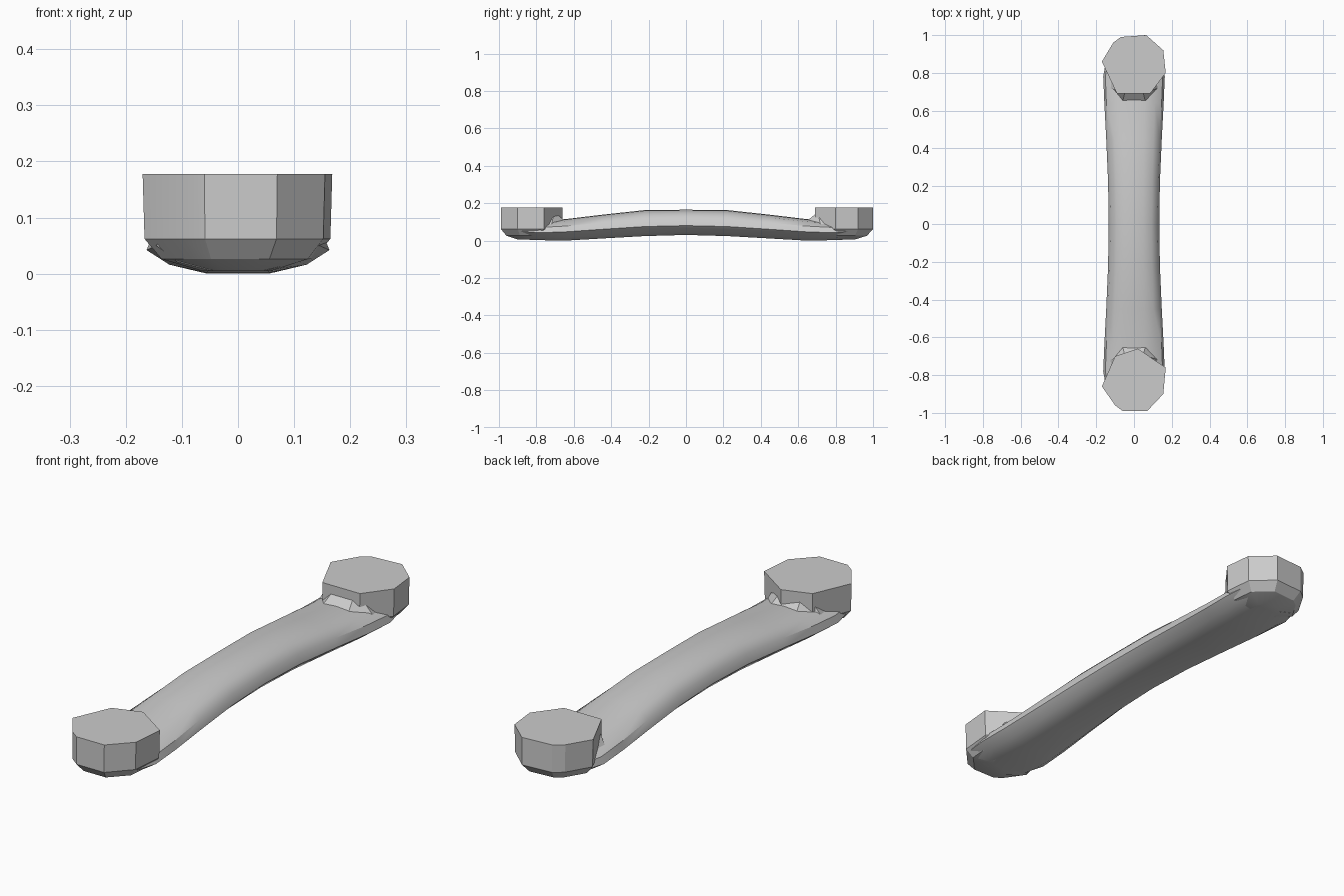
import bpy, bmesh, math

old = bpy.data.objects.get("Cube")
if old:
    bpy.data.objects.remove(old, do_unlink=True)

grey = bpy.data.materials.new("plain_grey")
grey.use_nodes = True
colour = (0.6, 0.6, 0.6, 1)
grey.diffuse_color = colour
grey.node_tree.nodes["Principled BSDF"].inputs["Base Color"].default_value = colour


def loft(name, rings, smooth_angle):
    """Skin closed rings of equal length and cap both ends."""
    bm = bmesh.new()
    rows = [[bm.verts.new(p) for p in ring] for ring in rings]
    n = len(rows[0])
    for a, b in zip(rows, rows[1:]):
        for i in range(n):
            j = (i + 1) % n
            bm.faces.new((a[i], a[j], b[j], b[i]))
    bm.faces.new(rows[0])
    bm.faces.new(rows[-1])
    bmesh.ops.recalc_face_normals(bm, faces=bm.faces)
    mesh = bpy.data.meshes.new(name)
    bm.to_mesh(mesh)
    bm.free()
    mesh.materials.append(grey)
    obj = bpy.data.objects.new(name, mesh)
    bpy.context.collection.objects.link(obj)
    bpy.ops.object.select_all(action='DESELECT')
    obj.select_set(True)
    bpy.context.view_layer.objects.active = obj
    bpy.ops.object.shade_smooth_by_angle(angle=math.radians(smooth_angle))
    return obj


# Arched grip: y, half width, edge height, top height, bottom height
half = [(0, .134, .08, .165, .03), (.22, .137, .075, .163, .024),
        (.45, .147, .06, .138, .011), (.64, .157, .047, .115, 0),
        (.78, .163, .042, .105, .002), (.88, .145, .05, .1, .006)]
stations = [(-s[0], *s[1:]) for s in half[:0:-1]] + half


def section(y, w, edge, top, bottom):
    rise, drop = top - edge, edge - bottom
    side = [(.93, .45), (.7, .8), (.36, .96)]
    upper = [(w, edge)] + [(w * u, edge + rise * v) for u, v in side]
    lower = [(w * .35, bottom), (w * .75, edge - drop * .65)]
    right = lower + upper
    ring = right + [(0, top)] + [(-x, z) for x, z in reversed(right)]
    return [(x, y, z) for x, z in ring]


loft("handle_grip", [section(*s) for s in stations], 35)

# Faceted mounting bosses with flat tops and rounded undersides
back = [(-.07, .99), (.065, 1), (.155, .92), (.168, .8),
        (.085, .69), (-.09, .69), (-.17, .86), (-.11, .96)]
front = [(-.06, -.99), (.07, -.99), (.155, -.9), (.168, -.76),
         (.02, -.66), (-.1, -.7), (-.17, -.86), (-.1, -.96)]
levels = [(.178, 1), (.062, .98), (.026, .8), (.005, .38)]
for name, outline, sign in (("back_boss", back, 1), ("front_boss", front, -1)):
    cy = sign * .84
    rings = [[(x * s, cy + (y - cy) * (1 if s > .95 else s), z)
              for x, y in outline] for z, s in levels]
    loft(name, rings, 22)

    # Sloping fillet where the boss meets the grip
    foot = [(-.13, .72, .08), (-.06, .65, .108), (.06, .65, .108), (.13, .72, .08)]
    crest = [(-.1, .71, .125), (-.05, .69, .14), (.05, .69, .14), (.1, .71, .125)]
    base = [(x, .8, .07) for x in (-.13, -.06, .06, .13)]
    loft(name + "_fillet", [[(x, y * sign, z) for x, y, z in r]
                            for r in zip(foot, crest, base)], 20)
